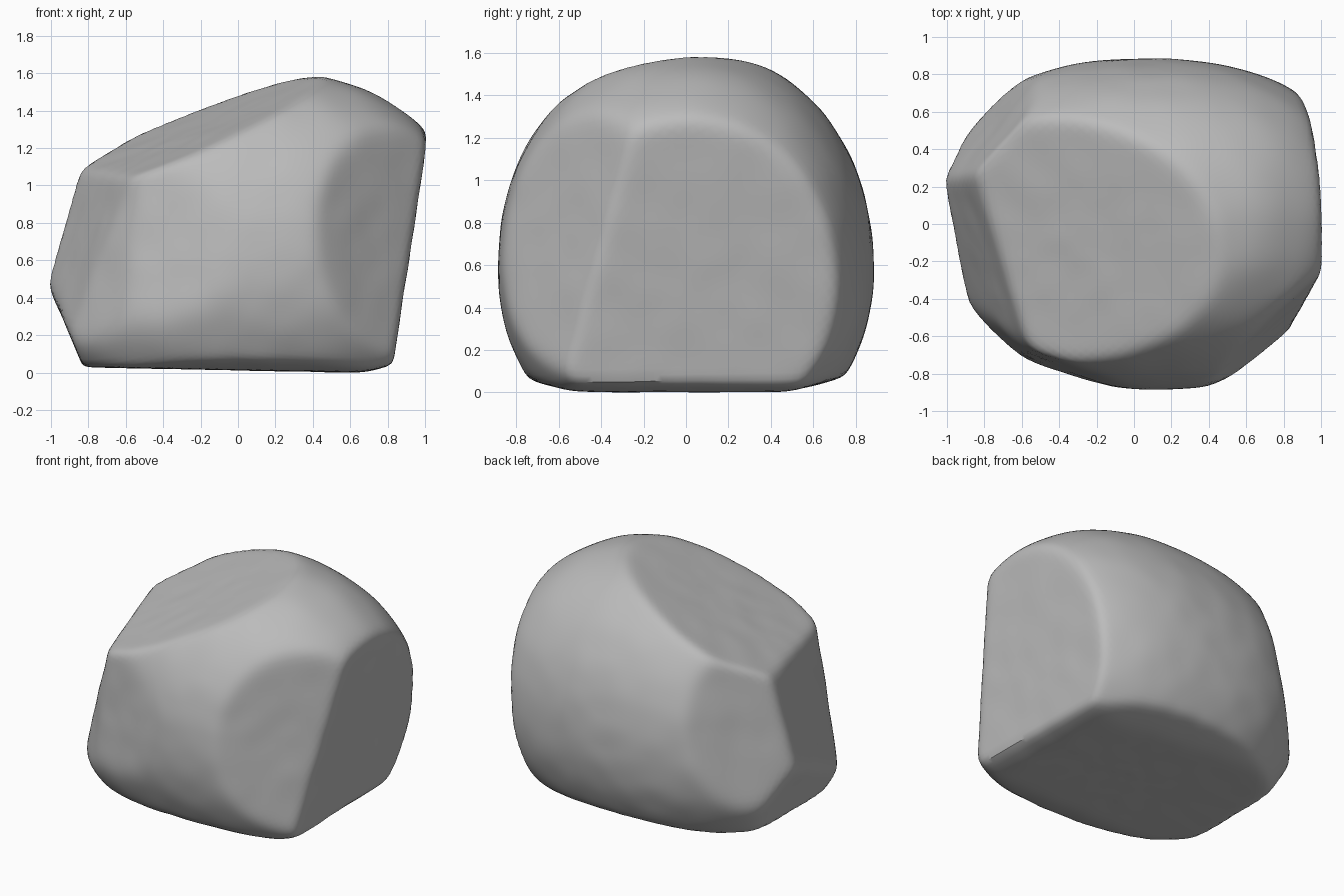
import bpy
import bmesh
import math
from mathutils import Vector, noise

if "Cube" in bpy.data.objects:
    bpy.data.objects.remove(bpy.data.objects["Cube"], do_unlink=True)

# Rounded body: centre, radii and boxiness of the boulder before chipping
CENTRE = Vector((0.05, 0.0, 0.58))
RADIUS_X, RADIUS_Y, RADIUS_UP, RADIUS_DOWN = 1.18, 0.885, 1.035, 0.90
POWER_LONG, POWER_CROSS = 2.3, 2.12
SHARPNESS = 65

# Flat chipped sides: outward normal and a point on each plane
CHIPS = [
    ((1.0, 0.03, -0.16), (0.795, 0.0, 0.05)),      # left end
    ((-0.43, -0.18, 1.0), (0.0, 0.0, 1.41)),       # sloping top
    ((0.67, -0.74, 0.10), (0.46, -0.80, 0.75)),    # front left corner
    ((-0.95, -0.30, 0.29), (-0.92, -0.13, 0.5)),   # right end
    ((-0.72, -0.69, 0.10), (-0.72, -0.59, 0.5)),   # right front corner
    ((-0.33, -0.94, 0.08), (-0.36, -0.79, 0.6)),   # front, toward the right
    ((-0.80, 0.60, 0.20), (-0.94, 0.37, 0.5)),     # right back corner
    ((-0.93, 0.0, -0.40), (-0.945, 0.1, 0.25)),    # right end, underside
    ((-0.02, 0.0, -1.0), (0.0, 0.0, 0.01)),        # base
    ((0.30, 0.0, -1.0), (0.70, 0.0, 0.01)),        # base edge, left
    ((0.0, -0.28, -1.0), (0.0, -0.57, 0.01)),      # base edge, front
    ((0.0, 0.28, -1.0), (0.0, 0.53, 0.01)),        # base edge, back
]


def surface_distance(d):
    """Distance from the centre to the chipped surface along direction d."""
    rz = RADIUS_UP if d.z > 0 else RADIUS_DOWN
    cross = (abs(d.y / RADIUS_Y) ** POWER_CROSS
             + abs(d.z / rz) ** POWER_CROSS) ** (1 / POWER_CROSS)
    body = abs(d.x / RADIUS_X) ** POWER_LONG + cross ** POWER_LONG
    inverse = [body ** (1 / POWER_LONG)]
    for normal, point in CHIPS:
        n = Vector(normal)
        inverse.append(max(0.0, n.dot(d) / n.dot(Vector(point) - CENTRE)))
    # Soft minimum rounds the edges between neighbouring sides
    return sum(v ** SHARPNESS for v in inverse) ** (-1 / SHARPNESS)


# Shape a fine sphere into the boulder, with slight unevenness
bm = bmesh.new()
bmesh.ops.create_icosphere(bm, subdivisions=6, radius=1.0)
for v in bm.verts:
    d = v.co.normalized()
    bump = 1 + 0.005 * noise.noise(d * 5)
    v.co = CENTRE + d * surface_distance(d) * bump

# Centre the boulder and rest it on the ground
lows = Vector([min(v.co[a] for v in bm.verts) for a in range(3)])
highs = Vector([max(v.co[a] for v in bm.verts) for a in range(3)])
middle = (lows + highs) / 2
bmesh.ops.translate(bm, verts=bm.verts, vec=(-middle.x, -middle.y, -lows.z))

mesh = bpy.data.meshes.new("boulder")
bm.to_mesh(mesh)
bm.free()
boulder = bpy.data.objects.new("boulder", mesh)
bpy.context.collection.objects.link(boulder)

# Stone colour
stone = bpy.data.materials.new("grey stone")
stone.use_nodes = True
colour = (0.5, 0.5, 0.5, 1.0)
stone.diffuse_color = colour
stone.node_tree.nodes["Principled BSDF"].inputs["Base Color"].default_value = colour
mesh.materials.append(stone)

# Smooth shading that keeps the crisp edges
bpy.context.view_layer.objects.active = boulder
boulder.select_set(True)
bpy.ops.object.shade_smooth_by_angle(angle=math.radians(35))
